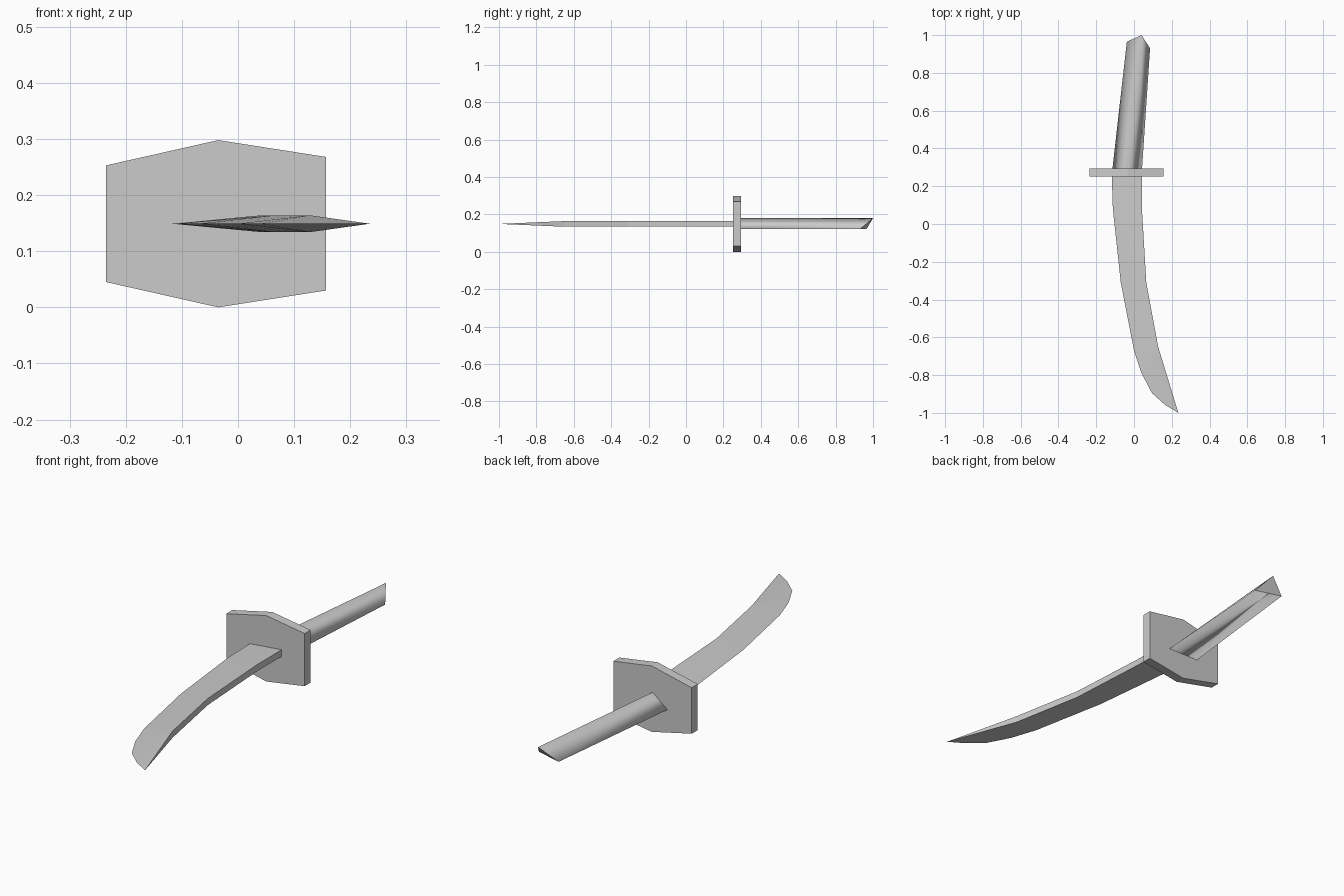
import bpy
import bmesh

cube = bpy.data.objects.get("Cube")
if cube:
    bpy.data.objects.remove(cube, do_unlink=True)

grey = bpy.data.materials.new("plain_grey")
grey.use_nodes = True
colour = (0.6, 0.6, 0.6, 1.0)
grey.diffuse_color = colour
grey.node_tree.nodes["Principled BSDF"].inputs["Base Color"].default_value = colour

MID_Z = 0.149


def make_object(name, verts, faces, smooth_faces=()):
    """Build a closed mesh; faces listed in smooth_faces are shaded smooth."""
    bm = bmesh.new()
    vs = [bm.verts.new(v) for v in verts]
    for i, f in enumerate(faces):
        bm.faces.new([vs[k] for k in f]).smooth = i in smooth_faces
    bmesh.ops.recalc_face_normals(bm, faces=bm.faces)
    for e in bm.edges:
        if any(not f.smooth for f in e.link_faces):
            e.smooth = False
    mesh = bpy.data.meshes.new(name)
    bm.to_mesh(mesh)
    bm.free()
    mesh.materials.append(grey)
    obj = bpy.data.objects.new(name, mesh)
    bpy.context.collection.objects.link(obj)
    return obj


def prism(name, ring_a, ring_b, smooth=False):
    """Join two matching rings of points and cap both ends."""
    n = len(ring_a)
    sides = [(i, (i + 1) % n, n + (i + 1) % n, n + i) for i in range(n)]
    caps = [tuple(range(n)), tuple(range(n, 2 * n))]
    return make_object(name, ring_a + ring_b, sides + caps,
                       range(n) if smooth else ())


# Blade: wedge section, sharp edge on -x and a flat spine on +x
edge = [(-0.118, 0.27), (-0.112, 0.08), (-0.07, -0.31), (0.0, -0.67),
        (0.04, -0.79), (0.095, -0.895), (0.165, -0.958), (0.235, -1.0)]
spine = [(0.042, 0.27), (0.042, 0.08), (0.065, -0.31), (0.128, -0.65)]
HALF = 0.015
ne, ns = len(edge), len(spine)
verts = [(x, y, MID_Z) for x, y in edge]
verts += [(x, y, MID_Z + HALF) for x, y in spine]
verts += [(x, y, MID_Z - HALF) for x, y in spine]
top, low, tip = ne, ne + ns, ne - 1
faces = [(0, top, low)]
for s in (top, low):
    for i in range(ns - 1):
        faces += [(i, i + 1, s + i + 1), (i, s + i + 1, s + i)]
    faces += [(i, i + 1, s + ns - 1) for i in range(ns - 1, tip)]
faces += [(top + i, top + i + 1, low + i + 1, low + i) for i in range(ns - 1)]
faces.append((top + ns - 1, tip, low + ns - 1))
make_object("blade", verts, faces)

# Guard: six-sided plate
outline = [(-0.235, 0.045), (-0.035, 0.0), (0.157, 0.03),
           (0.157, 0.268), (-0.035, 0.298), (-0.235, 0.253)]
prism("guard", [(x, 0.252, z) for x, z in outline],
      [(x, 0.295, z) for x, z in outline])

# Handle: three-sided grip with a ridge on top and a slanted end
prism("handle",
      [(-0.115, 0.285, 0.121), (0.042, 0.285, 0.121), (-0.04, 0.285, 0.18)],
      [(-0.038, 0.965, 0.121), (0.085, 0.93, 0.121), (0.04, 1.0, 0.18)],
      smooth=True)
